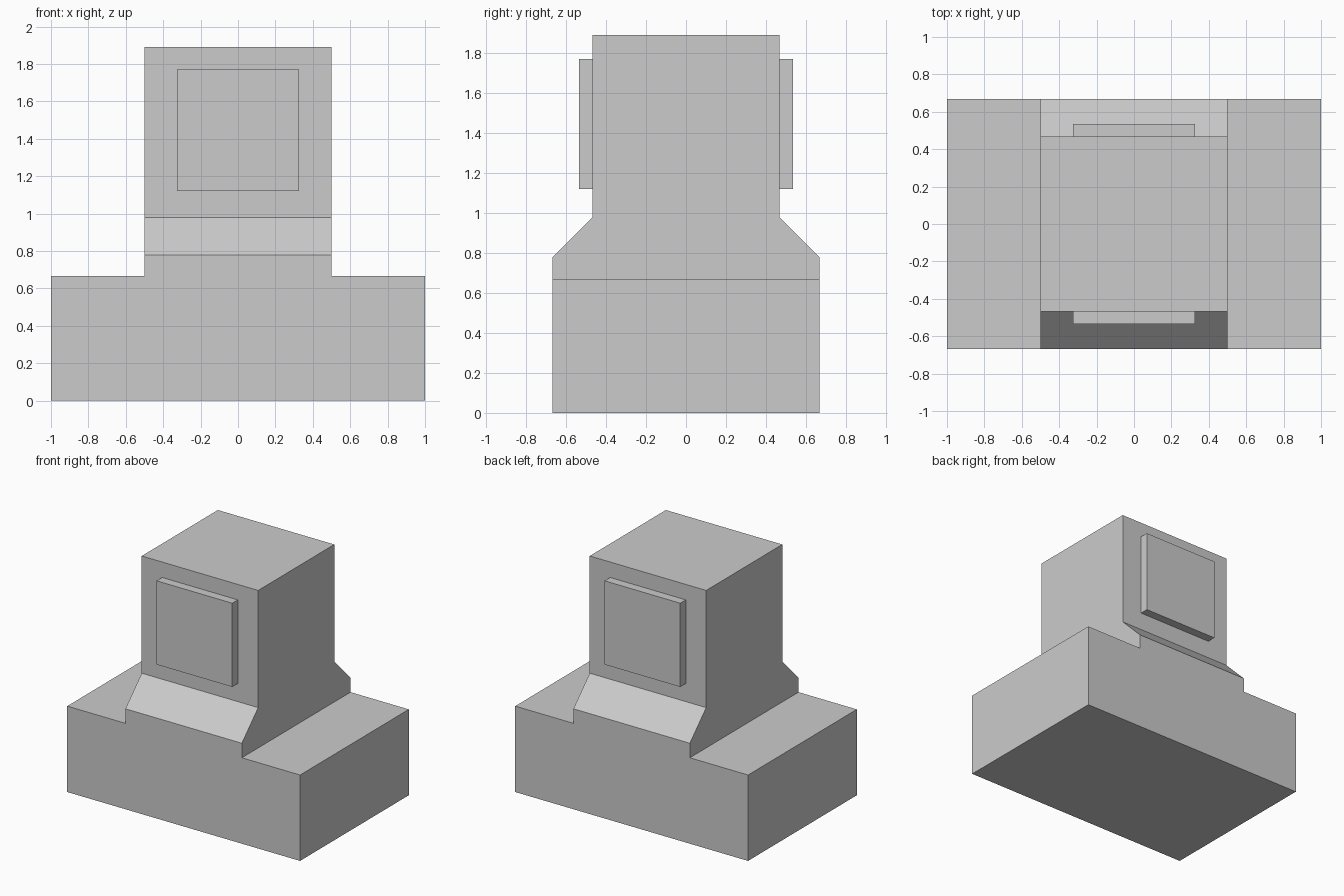
import bpy, bmesh
from math import radians

if "Cube" in bpy.data.objects:
    bpy.data.objects.remove(bpy.data.objects["Cube"])

BASE_Y, TOWER_X, TOWER_Y = 0.667, 0.5, 0.467
BASE_Z, SLOPE_Z, NECK_Z, TOP_Z = 0.667, 0.78, 0.98, 1.89


def finish(bm, name):
    bmesh.ops.recalc_face_normals(bm, faces=bm.faces)
    mesh = bpy.data.meshes.new(name)
    bm.to_mesh(mesh)
    bm.free()
    obj = bpy.data.objects.new(name, mesh)
    bpy.context.collection.objects.link(obj)
    return obj


# Pedestal body: wide plinth block, its top split to leave a middle strip
bm = bmesh.new()
profile = [(-1, 0), (1, 0), (1, BASE_Z), (TOWER_X, BASE_Z), (-TOWER_X, BASE_Z), (-1, BASE_Z)]
front = [bm.verts.new((x, -BASE_Y, z)) for x, z in profile]
back = [bm.verts.new((x, BASE_Y, z)) for x, z in profile]
bm.faces.new(front)
bm.faces.new(back[::-1])
sides = []
for i in range(len(profile)):
    j = (i + 1) % len(profile)
    sides.append(bm.faces.new((front[i], back[i], back[j], front[j])))

# Tower: raise the middle strip through the sloped shoulders to the flat top
face = sides[3]
for half_y, z in ((BASE_Y, SLOPE_Z), (TOWER_Y, NECK_Z), (TOWER_Y, TOP_Z)):
    face = bmesh.ops.extrude_discrete_faces(bm, faces=[face])["faces"][0]
    for v in face.verts:
        v.co.y = half_y if v.co.y > 0 else -half_y
        v.co.z = z
bmesh.ops.recalc_face_normals(bm, faces=bm.faces)
bmesh.ops.dissolve_limit(bm, angle_limit=radians(1), verts=bm.verts, edges=bm.edges)
finish(bm, "pedestal_body")

# Raised square plaques on the front and back of the tower
for name, side in (("front_plaque", -1), ("back_plaque", 1)):
    bm = bmesh.new()
    bmesh.ops.create_cube(bm, size=1)
    bmesh.ops.scale(bm, vec=(0.65, 0.07, 0.65), verts=bm.verts)
    bmesh.ops.translate(bm, vec=(0, side * 0.5, 1.445), verts=bm.verts)
    finish(bm, name)
